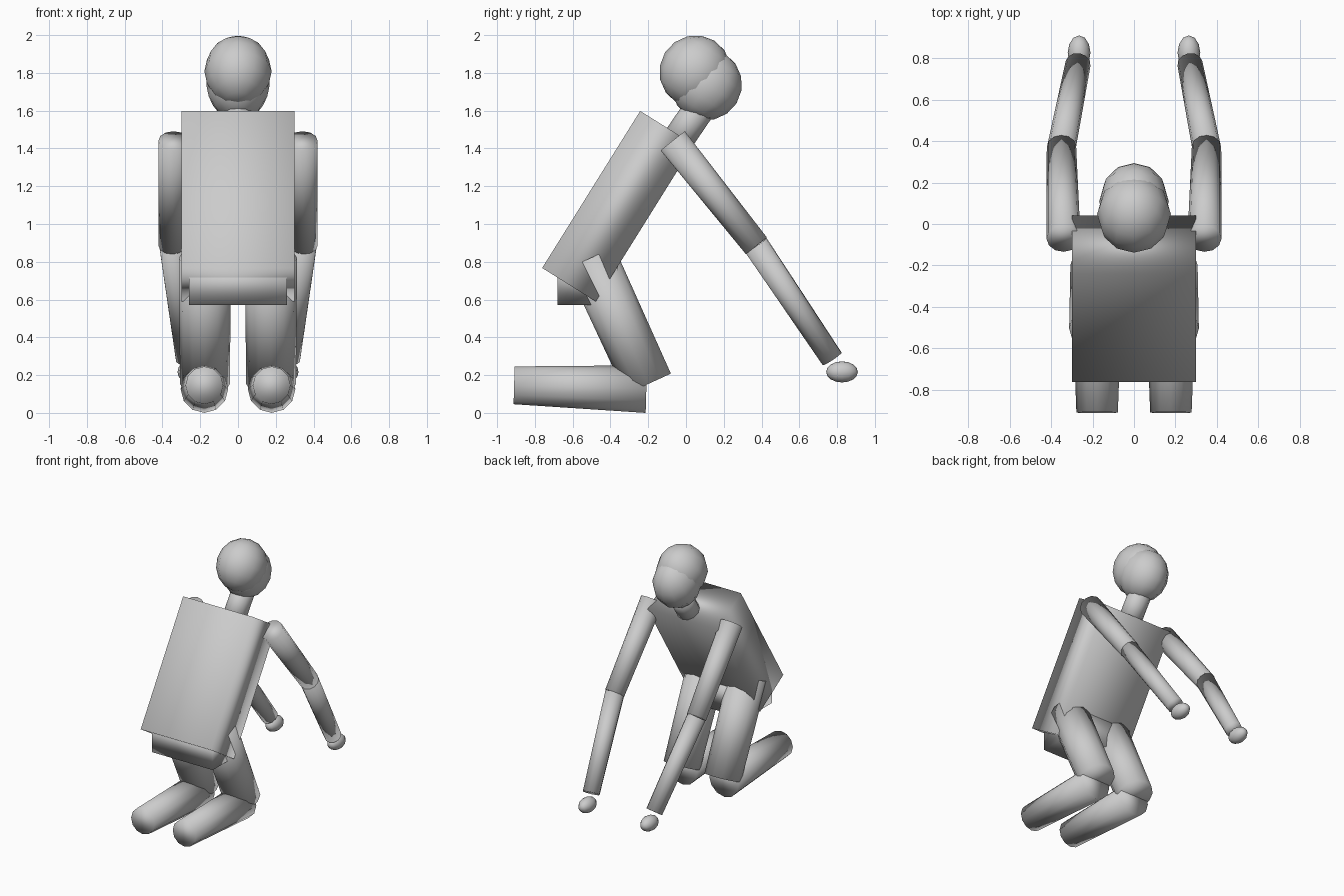
import bpy
import math
from mathutils import Vector

if "Cube" in bpy.data.objects:
    bpy.data.objects.remove(bpy.data.objects["Cube"])

grey = bpy.data.materials.new("plain grey")
grey.diffuse_color = (0.6, 0.6, 0.6, 1)
grey.use_nodes = True
grey.node_tree.nodes["Principled BSDF"].inputs["Base Color"].default_value = grey.diffuse_color


def finish(name):
    ob = bpy.context.object
    ob.name = name
    ob.data.materials.append(grey)
    bpy.ops.object.shade_smooth()
    return ob


def limb(name, a, b, r1, r2, sides=12):
    """Tapered cylinder from point a to point b."""
    a, b = Vector(a), Vector(b)
    d = b - a
    bpy.ops.mesh.primitive_cone_add(vertices=sides, radius1=r1, radius2=r2, depth=d.length,
                                    location=(a + b) / 2,
                                    rotation=d.to_track_quat('Z', 'Y').to_euler())
    return finish(name)


def box(name, loc, size, tilt=0):
    bpy.ops.mesh.primitive_cube_add(size=1, location=loc, rotation=(tilt, 0, 0))
    bpy.context.object.scale = size
    return finish(name)


def ball(name, loc, radii, tilt=0, segments=12, rings=8):
    bpy.ops.mesh.primitive_uv_sphere_add(segments=segments, ring_count=rings, radius=1,
                                         location=loc, rotation=(tilt, 0, 0))
    bpy.context.object.scale = radii
    return finish(name)


lean = math.radians(-32)

# Body leaning forward (towards +y)
box("torso", (-0.36, 0, 0) and (0, -0.36, 1.094), (0.6, 0.335, 0.98), lean)
box("pelvis", (0, -0.52, 0.685), (0.52, 0.32, 0.23))
limb("neck", (0, -0.06, 1.42), (0, 0.09, 1.64), 0.083, 0.083)

# Head and hair cap
ball("head", (0, 0.108, 1.738), (0.168, 0.188, 0.19), lean)
ball("hair", (0, 0.048, 1.808), (0.178, 0.188, 0.192), lean)

# Arms and legs on both sides
for side, s in (("left", -1), ("right", 1)):
    limb(side + "_upper_arm", (s * 0.34, -0.07, 1.44), (s * 0.35, 0.373, 0.884), 0.082, 0.071)
    limb(side + "_forearm", (s * 0.35, 0.37, 0.888), (s * 0.27, 0.774, 0.286), 0.069, 0.061)
    ball(side + "_hand", (s * 0.265, 0.826, 0.217), (0.055, 0.084, 0.056))
    limb(side + "_thigh", (s * 0.175, -0.505, 0.82), (s * 0.175, -0.20, 0.153), 0.138, 0.132)
    limb(side + "_shin", (s * 0.178, -0.21, 0.126), (s * 0.178, -0.91, 0.146), 0.126, 0.1)
